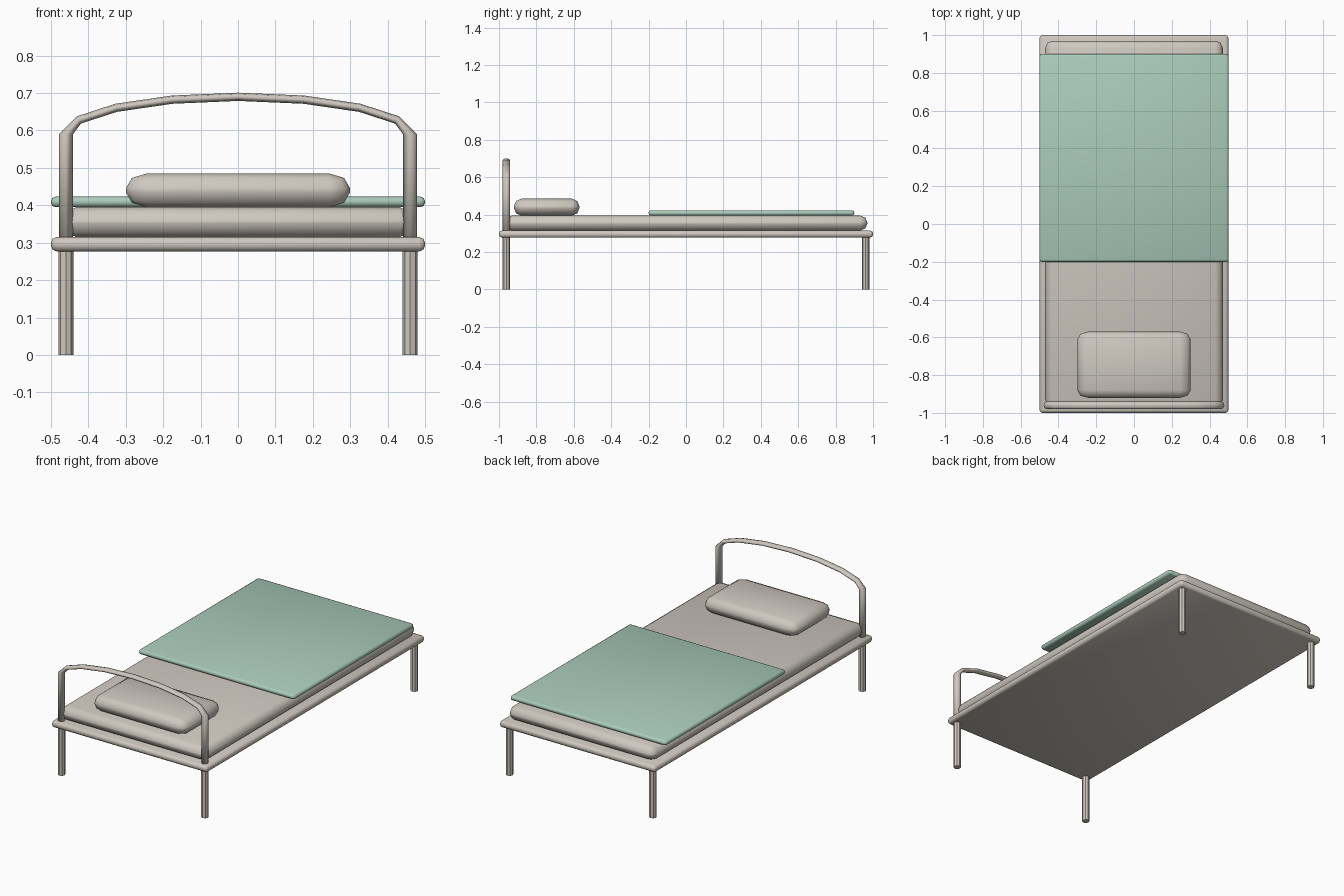
import bpy, bmesh, math
from mathutils import Vector

cube = bpy.data.objects.get("Cube")
if cube:
    bpy.data.objects.remove(cube)


def material(name, rgb):
    m = bpy.data.materials.new(name)
    m.use_nodes = True
    m.diffuse_color = (*rgb, 1)
    m.node_tree.nodes["Principled BSDF"].inputs["Base Color"].default_value = (*rgb, 1)
    return m


cream = material("warm grey", (0.62, 0.58, 0.52))
green = material("sage green", (0.40, 0.60, 0.50))


def finish(bm, name, mat, smooth=True):
    bmesh.ops.recalc_face_normals(bm, faces=bm.faces)
    mesh = bpy.data.meshes.new(name)
    bm.to_mesh(mesh)
    bm.free()
    mesh.materials.append(mat)
    for p in mesh.polygons:
        p.use_smooth = smooth
    obj = bpy.data.objects.new(name, mesh)
    bpy.context.collection.objects.link(obj)
    return obj


def soft_box(name, low, high, radius, mat, stretch=1, segments=2):
    """Rounded box; stretch widens the rounding along x."""
    low, high = Vector(low), Vector(high)
    size, centre = high - low, (low + high) / 2
    bm = bmesh.new()
    bmesh.ops.create_cube(bm, size=1)
    bmesh.ops.scale(bm, vec=(size.x / stretch, size.y, size.z), verts=bm.verts)
    bmesh.ops.bevel(bm, geom=bm.edges[:], offset=radius, segments=segments,
                    profile=0.5, affect='EDGES')
    bmesh.ops.scale(bm, vec=(stretch, 1, 1), verts=bm.verts)
    bmesh.ops.translate(bm, vec=centre, verts=bm.verts)
    return finish(bm, name, mat)


# Base, bedding and pillow
soft_box("bed_base", (-0.5, -1, 0.277), (0.5, 1, 0.315), 0.015, cream)
soft_box("mattress", (-0.47, -0.97, 0.315), (0.47, 0.97, 0.395), 0.038, cream)
soft_box("blanket", (-0.5, -0.2, 0.395), (0.5, 0.9, 0.423), 0.012, green)
soft_box("pillow", (-0.3, -0.92, 0.395), (0.3, -0.57, 0.485), 0.04, cream, stretch=1.4)

# Four eight-sided legs
for sx, side in ((-1, "right"), (1, "left")):
    for sy, end in ((-1, "front"), (1, "back")):
        bm = bmesh.new()
        bmesh.ops.create_cone(bm, cap_ends=True, segments=8, radius1=0.02,
                              radius2=0.02, depth=0.28)
        bmesh.ops.translate(bm, vec=(sx * 0.46, sy * 0.96, 0.14), verts=bm.verts)
        finish(bm, f"{end}_{side}_leg", cream, smooth=False)

# Headboard rail: two posts joined by a flattened arch, swept as one tube
SPAN, SPRING, RISE, STEPS, SIDES = 0.46, 0.59, 0.10, 8, 8
path = [(SPAN, 0.29, 0, 0.019)]
for i in range(STEPS + 1):
    a = math.pi * i / STEPS
    tilt = math.atan2(SPAN * math.sin(a), RISE * math.cos(a))
    is_end = i in (0, STEPS)
    path.append((SPAN * math.cos(a), SPRING + RISE * math.sin(a),
                 tilt, 0.019 if is_end else 0.011))
path.append((-SPAN, 0.29, math.pi, 0.019))

bm = bmesh.new()
rings = []
for x, z, tilt, thick in path:
    ring = []
    for k in range(SIDES):
        t = math.tau * k / SIDES
        out = thick * math.cos(t)
        ring.append(bm.verts.new((x + out * math.cos(tilt),
                                  -0.96 + 0.02 * math.sin(t),
                                  z + out * math.sin(tilt))))
    rings.append(ring)
for r0, r1 in zip(rings, rings[1:]):
    for k in range(SIDES):
        n = (k + 1) % SIDES
        bm.faces.new((r0[k], r0[n], r1[n], r1[k]))
bm.faces.new(rings[0])
bm.faces.new(rings[-1])
finish(bm, "headboard_rail", cream)
